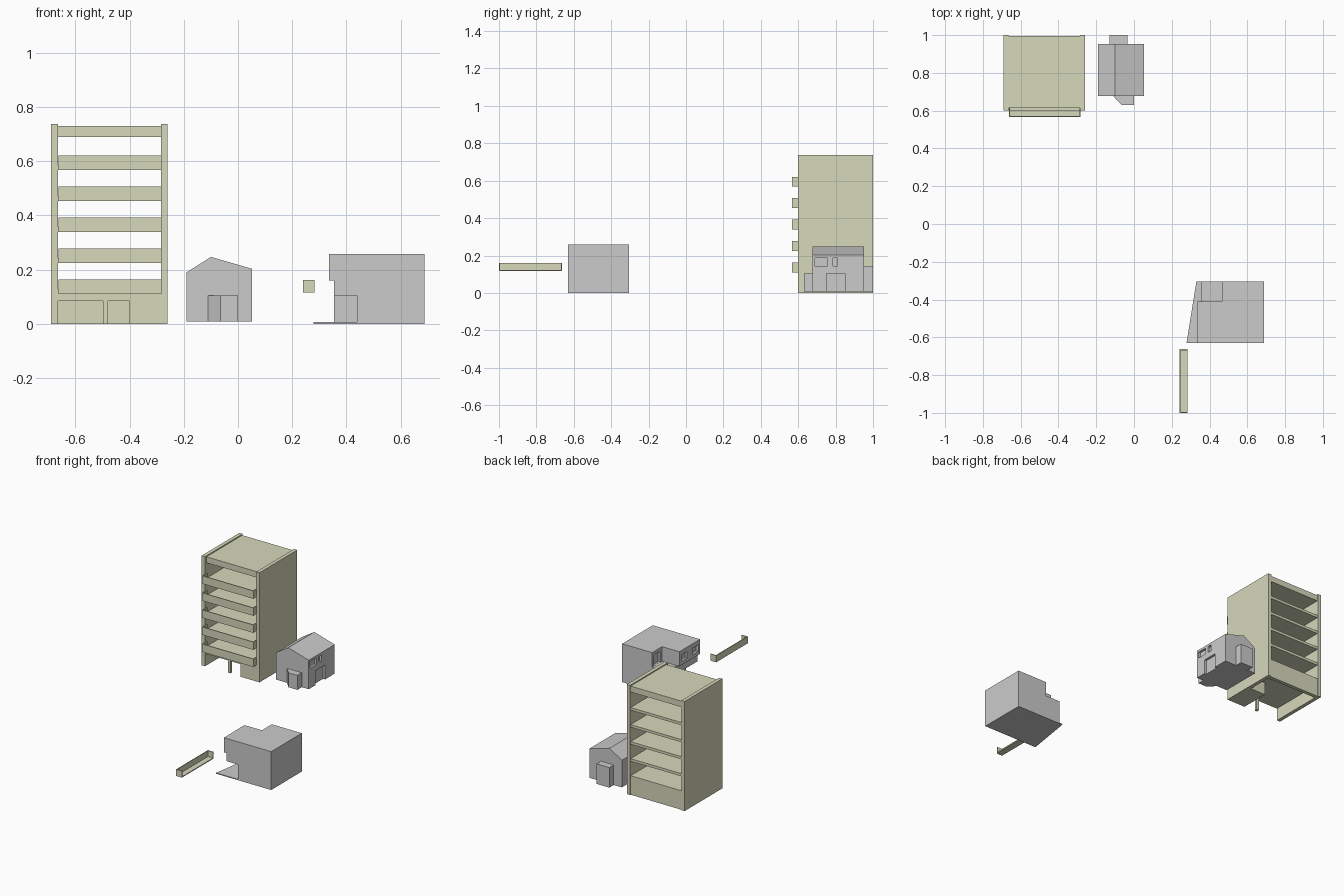
import bpy, bmesh

if "Cube" in bpy.data.objects:
    bpy.data.objects.remove(bpy.data.objects["Cube"])

olive = bpy.data.materials.new("olive")
olive.diffuse_color = (0.68, 0.69, 0.50, 1)
olive.use_nodes = True
olive.node_tree.nodes["Principled BSDF"].inputs["Base Color"].default_value = olive.diffuse_color


def finish(name, bm, mat=None):
    bmesh.ops.recalc_face_normals(bm, faces=bm.faces)
    me = bpy.data.meshes.new(name)
    bm.to_mesh(me)
    bm.free()
    ob = bpy.data.objects.new(name, me)
    bpy.context.collection.objects.link(ob)
    if mat:
        me.materials.append(mat)
    return ob


def prism(name, pts, a, b, axis="z", mat=None):
    """Extrude a 2D outline from a to b: along z (xy points) or y (xz points)."""
    place = (lambda p, t: (p[0], p[1], t)) if axis == "z" else (lambda p, t: (p[0], t, p[1]))
    bm = bmesh.new()
    lo = [bm.verts.new(place(p, a)) for p in pts]
    hi = [bm.verts.new(place(p, b)) for p in pts]
    bm.faces.new(lo)
    bm.faces.new(hi)
    for i in range(len(pts)):
        j = (i + 1) % len(pts)
        bm.faces.new((lo[i], lo[j], hi[j], hi[i]))
    return finish(name, bm, mat)


def box(name, x0, x1, y0, y1, z0, z1, mat=None):
    return prism(name, [(x0, y0), (x1, y0), (x1, y1), (x0, y1)], z0, z1, "z", mat)


def cut(ob, *extents):
    """Subtract a box, then discard the cutter."""
    cutter = box("cutter", *extents)
    cutter.hide_render = True
    mod = ob.modifiers.new("cut", "BOOLEAN")
    mod.object, mod.operation, mod.solver = cutter, "DIFFERENCE", "EXACT"
    dg = bpy.context.evaluated_depsgraph_get()
    me = bpy.data.meshes.new_from_object(ob.evaluated_get(dg))
    ob.modifiers.clear()
    ob.data = me
    bpy.data.objects.remove(cutter)


# Tower: side walls, back base wall, ground floor
XL, XR = -0.665, -0.285
box("tower_left_wall", -0.69, XL, 0.60, 1.0, 0, 0.737, olive)
box("tower_right_wall", XR, -0.26, 0.60, 1.0, 0, 0.737, olive)
box("tower_ground_ceiling", XL, XR, 0.60, 0.995, 0.085, 0.11, olive)
box("tower_back_base_wall", XL, XR, 0.97, 0.995, 0, 0.085, olive)
box("tower_entrance_block", -0.40, XR, 0.60, 0.80, 0, 0.085, olive)
box("tower_column", -0.498, -0.48, 0.605, 0.623, 0, 0.085, olive)
box("tower_roof", XL, XR, 0.615, 0.995, 0.69, 0.73, olive)

# Tower floors with trough-shaped balconies
T = 0.006
for i in range(5):
    z = 0.11 + i * 0.1145
    box(f"floor_{i}", XL, XR, 0.60, 0.995, z, z + 0.018, olive)
    bal = box(f"balcony_{i}", XL + 0.002, XR + 0.002, 0.567, 0.615, z, z + 0.053, olive)
    cut(bal, XL + 0.002 + T, XR + 0.002 - T, 0.567 + T, 0.7, z + T, z + 0.1)

# Loose balcony, open on its right side and top
loose = box("loose_balcony", 0.24, 0.283, -1.0, -0.663, 0.116, 0.161, olive)
cut(loose, 0.24 + T, 0.4, -1.0 + T, -0.663 - T, 0.116 + T, 0.3)

# Small house with gabled roof, right side windows and door
house = prism("small_house", [(-0.19, 0.008), (0.052, 0.008), (0.052, 0.203),
                              (-0.10, 0.247), (-0.19, 0.19)], 0.677, 0.953, "y")
cut(house, 0.037, 0.2, 0.69, 0.757, 0.144, 0.187)
cut(house, 0.037, 0.2, 0.785, 0.81, 0.144, 0.187)
cut(house, 0.037, 0.2, 0.75, 0.85, -0.1, 0.105)
box("house_back_annex", -0.13, -0.035, 0.95, 1.0, 0.008, 0.143)
prism("house_front_porch", [(-0.113, 0.68), (-0.065, 0.63), (0, 0.63), (0, 0.68)], 0.008, 0.105)

# Block house: overhanging upper floor, corner terrace, recessed entrance
block = prism("block_house", [(0.355, 0), (0.688, 0), (0.688, 0.258),
                              (0.336, 0.258), (0.336, 0.16), (0.355, 0.16)], -0.63, -0.305, "y")
cut(block, 0.2, 0.465, -0.41, -0.2, 0.16, 0.4)
cut(block, 0.2, 0.44, -0.8, -0.48, -0.1, 0.105)
for y in (-0.49, -0.61):
    cut(block, 0.2, 0.352, y, y + 0.06, 0.185, 0.228)
cut(block, 0.4, 0.48, -0.39, -0.325, 0.161, 0.235)
prism("block_ground_plate", [(0.278, -0.63), (0.688, -0.63), (0.688, -0.305), (0.33, -0.305)], 0, 0.006)
